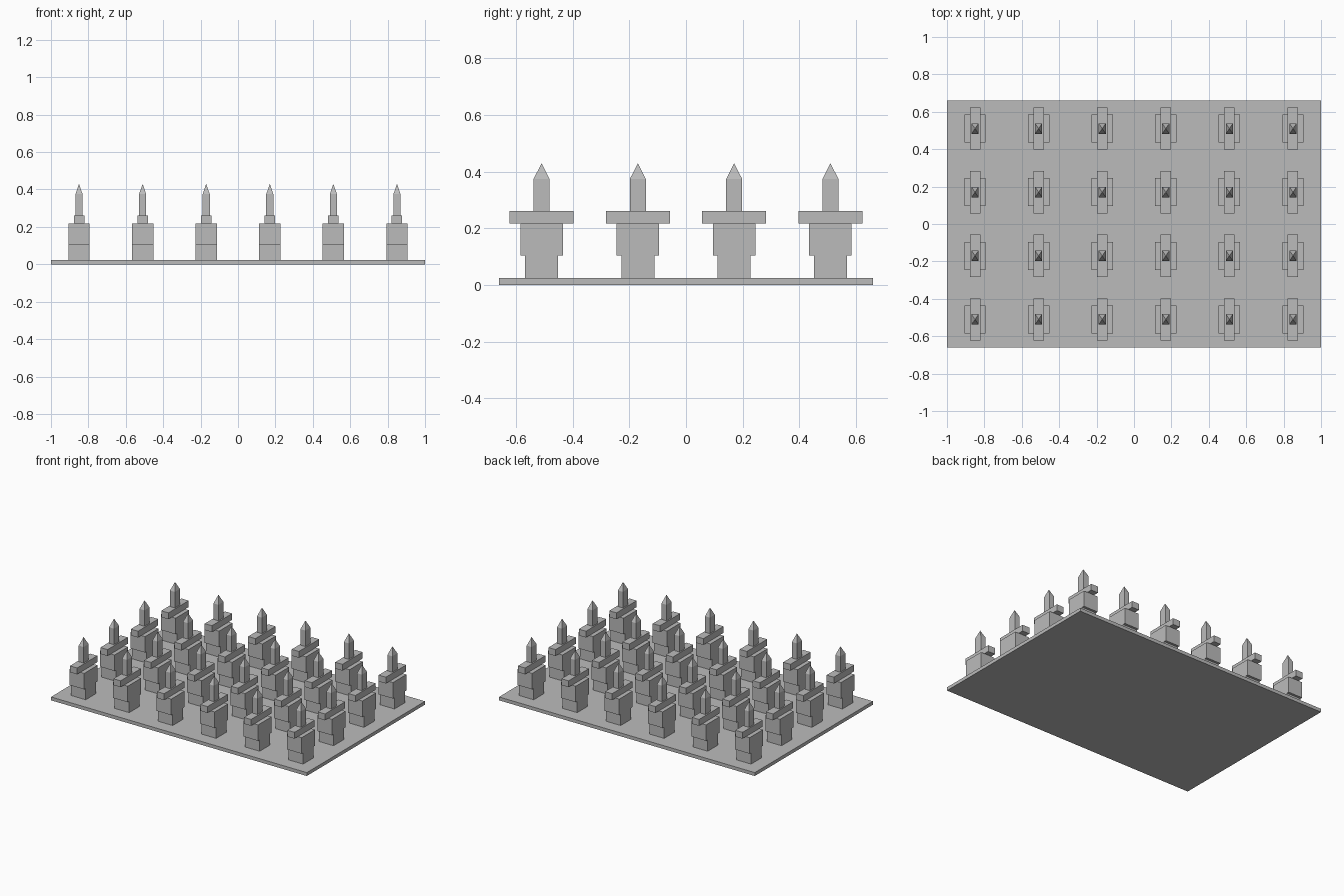
import bpy
import bmesh

cube = bpy.data.objects.get("Cube")
if cube:
    bpy.data.objects.remove(cube, do_unlink=True)

GREY = (0.5, 0.5, 0.5, 1.0)
grey = bpy.data.materials.new("plain grey")
grey.use_nodes = True
grey.diffuse_color = GREY
grey.node_tree.nodes["Principled BSDF"].inputs["Base Color"].default_value = GREY


def block(name, half_x, half_y, bottom, top, tip=None):
    """Mesh of a box, with an optional pyramid point in place of its flat top."""
    bm = bmesh.new()
    bmesh.ops.create_cube(bm, size=2)
    for v in bm.verts:
        v.co = (v.co.x * half_x, v.co.y * half_y, top if v.co.z > 0 else bottom)
    if tip:
        bm.normal_update()
        lid = max(bm.faces, key=lambda f: f.normal.z)
        apex = bmesh.ops.poke(bm, faces=[lid])["verts"][0]
        apex.co.z = tip
    mesh = bpy.data.meshes.new(name)
    bm.to_mesh(mesh)
    bm.free()
    mesh.materials.append(grey)
    return mesh


def place(name, mesh, x=0, y=0):
    obj = bpy.data.objects.new(name, mesh)
    obj.location = (x, y, 0)
    bpy.context.collection.objects.link(obj)


# Base plate
BASE_TOP = 0.024
place("base_plate", block("base_plate", 1, 0.66, 0, BASE_TOP))

# Parts of one post, stacked upwards
parts = [
    block("lower_block", 0.057, 0.058, BASE_TOP, 0.104),
    block("upper_block", 0.057, 0.075, 0.104, 0.217),
    block("cross_bar", 0.028, 0.113, 0.217, 0.262),
    block("spike", 0.019, 0.028, 0.262, 0.375, tip=0.43),
]

# Grid of posts sharing the same meshes
COLUMNS, ROWS, SPACING = 6, 4, 0.34
for col in range(COLUMNS):
    for row in range(ROWS):
        x = (col - (COLUMNS - 1) / 2) * SPACING
        y = (row - (ROWS - 1) / 2) * SPACING
        for mesh in parts:
            place(f"{mesh.name}_{col + 1}_{row + 1}", mesh, x, y)
